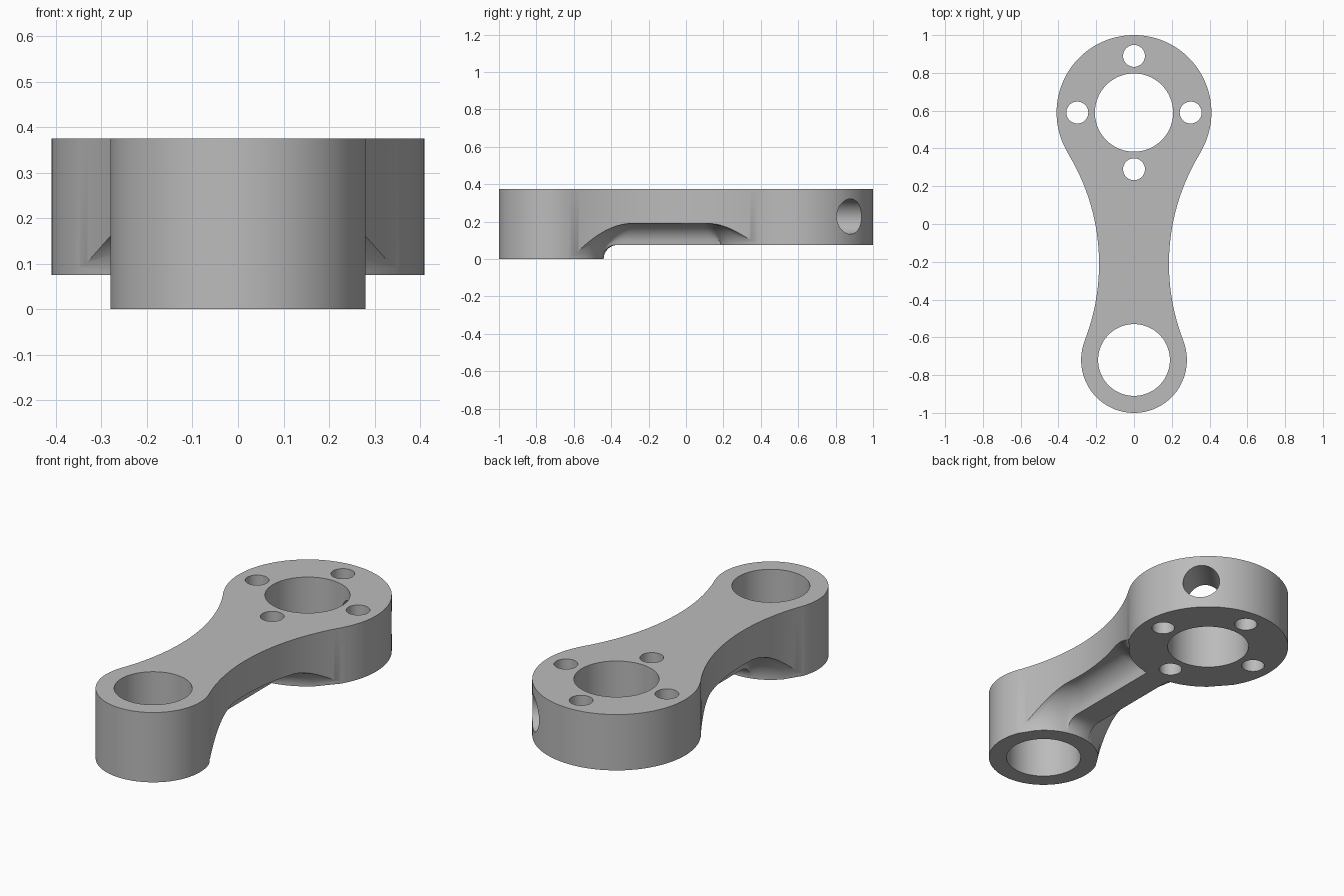
import bpy, bmesh
from math import sin, cos, pi, sqrt, atan2, hypot, radians
from mathutils import Matrix

if "Cube" in bpy.data.objects:
    bpy.data.objects.remove(bpy.data.objects["Cube"], do_unlink=True)

TOP, WEB, BASE = 0.375, 0.19, 0.075      # top face, thin web underside, rib underside
BIG_Y, BIG_R = 0.59, 0.41                # large boss
SMALL_Y, SMALL_R = -0.72, 0.28           # small boss
SIDE_X, SIDE_Y, SIDE_R = 1.305, -0.211, 1.12   # concave side arc
RIB = 0.07                               # half width of the rib

metal = bpy.data.materials.new("plain grey metal")
metal.use_nodes = True
GREY = (0.5, 0.5, 0.5, 1)
metal.diffuse_color = GREY
metal.node_tree.nodes["Principled BSDF"].inputs["Base Color"].default_value = GREY


def fillet(d, r, top):
    """Height of a concave fillet at distance d from its wall."""
    d = max(d, 0)
    return top if d >= r else top - r + sqrt(r * r - (r - d) ** 2)


def half_width(y):
    return SIDE_X - sqrt(SIDE_R ** 2 - (y - SIDE_Y) ** 2)


def column_x(u, y):
    """Inner half of the columns spans the rib, outer half its fillet."""
    a = abs(u)
    x = RIB * a * 2 if a <= 0.5 else RIB + (half_width(y) - RIB) * (2 * a - 1) ** 1.6
    return x if u >= 0 else -x


def meet(u, cy, r, near, far):
    """y at which a column leaves a boss, found by bisection."""
    for _ in range(50):
        mid = (near + far) / 2
        if hypot(column_x(u, mid), mid - cy) < r:
            near = mid
        else:
            far = mid
    return (near + far) / 2


def underside(x, y):
    h = fillet(abs(x) - RIB, WEB - BASE, WEB) if abs(x) > RIB else BASE
    to_small = hypot(x, y - SMALL_Y) - SMALL_R
    to_big = hypot(x, y - BIG_Y) - BIG_R
    return min(fillet(to_small, h, h), fillet(to_big, h - BASE, h))


# Body: sculpted arm underside, two boss undersides, side walls and top face
COLS, ROWS, ARC = 40, 64, 72
bm = bmesh.new()
tangent = {}
for cy, r in ((BIG_Y, BIG_R), (SMALL_Y, SMALL_R)):
    tangent[cy] = cy + (SIDE_Y - cy) * r / (SIDE_R + r)

grid = []
for i in range(COLS + 1):
    u = 2 * i / COLS - 1
    y0 = meet(u, SMALL_Y, SMALL_R, tangent[SMALL_Y], SMALL_Y + SMALL_R + 0.01)
    y1 = meet(u, BIG_Y, BIG_R, tangent[BIG_Y], BIG_Y - BIG_R - 0.01)
    column = []
    for j in range(ROWS + 1):
        y = y0 + (y1 - y0) * (1 - cos(pi * j / ROWS)) / 2
        x = column_x(u, y)
        z = 0 if j == 0 else BASE if j == ROWS else underside(x, y)
        column.append(bm.verts.new((x, y, z)))
    grid.append(column)
for i in range(COLS):
    for j in range(ROWS):
        bm.faces.new((grid[i][j], grid[i][j + 1], grid[i + 1][j + 1], grid[i + 1][j]))


def boss_arc(start, end, cy, r, z, turn):
    """Outer arc of a boss between two tangent points."""
    a0 = atan2(start.co.y - cy, start.co.x)
    a1 = atan2(end.co.y - cy, end.co.x)
    sweep = (a1 - a0) % (2 * pi)
    if turn < 0:
        sweep -= 2 * pi
    angles = [a0 + sweep * k / ARC for k in range(1, ARC)]
    return [bm.verts.new((r * cos(a), cy + r * sin(a), z)) for a in angles]


big_arc = boss_arc(grid[-1][-1], grid[0][-1], BIG_Y, BIG_R, BASE, 1)
small_arc = boss_arc(grid[0][0], grid[-1][0], SMALL_Y, SMALL_R, 0, 1)
bm.faces.new([c[-1] for c in grid] + big_arc)
bm.faces.new([c[0] for c in reversed(grid)] + small_arc)

outline = grid[-1] + big_arc + grid[0][::-1] + small_arc
rim = [bm.verts.new((v.co.x, v.co.y, TOP)) for v in outline]
for k in range(len(outline)):
    n = (k + 1) % len(outline)
    bm.faces.new((outline[k], outline[n], rim[n], rim[k]))
bm.faces.new(rim)
bmesh.ops.recalc_face_normals(bm, faces=bm.faces)
mesh = bpy.data.meshes.new("link_arm")
bm.to_mesh(mesh)
bm.free()
mesh.materials.append(metal)
arm = bpy.data.objects.new("link_arm", mesh)
bpy.context.collection.objects.link(arm)
bpy.context.view_layer.objects.active = arm
arm.select_set(True)


def drill(name, matrix, radius, depth, sides):
    """Cut one round hole through the arm."""
    b = bmesh.new()
    bmesh.ops.create_cone(b, cap_ends=True, segments=sides, radius1=radius,
                          radius2=radius, depth=depth, matrix=matrix)
    me = bpy.data.meshes.new(name)
    b.to_mesh(me)
    b.free()
    me.materials.append(metal)
    cutter = bpy.data.objects.new(name, me)
    cutter.hide_render = True
    bpy.context.collection.objects.link(cutter)
    mod = arm.modifiers.new(name, 'BOOLEAN')
    mod.operation, mod.solver, mod.object = 'DIFFERENCE', 'EXACT', cutter
    bpy.ops.object.modifier_apply(modifier=name)
    bpy.data.objects.remove(cutter, do_unlink=True)


# Bores, bolt circle and the diagonal cross hole
drill("large_bore", Matrix.Translation((0, BIG_Y, 0.2)), 0.207, 1, 96)
drill("small_bore", Matrix.Translation((0, SMALL_Y, 0.2)), 0.19, 1, 96)
for k in range(4):
    a = k * pi / 2
    place = Matrix.Translation((0.3 * cos(a), BIG_Y + 0.3 * sin(a), 0.2))
    drill(f"bolt_hole_{k + 1}", place, 0.058, 1, 48)
cross = (Matrix.Translation((0, BIG_Y, 0.227)) @ Matrix.Rotation(pi / 4, 4, 'Z')
         @ Matrix.Translation((0.35, 0, 0)) @ Matrix.Rotation(pi / 2, 4, 'Y'))
drill("cross_hole", cross, 0.094, 0.5, 64)

bpy.ops.object.shade_smooth_by_angle(angle=radians(30))
